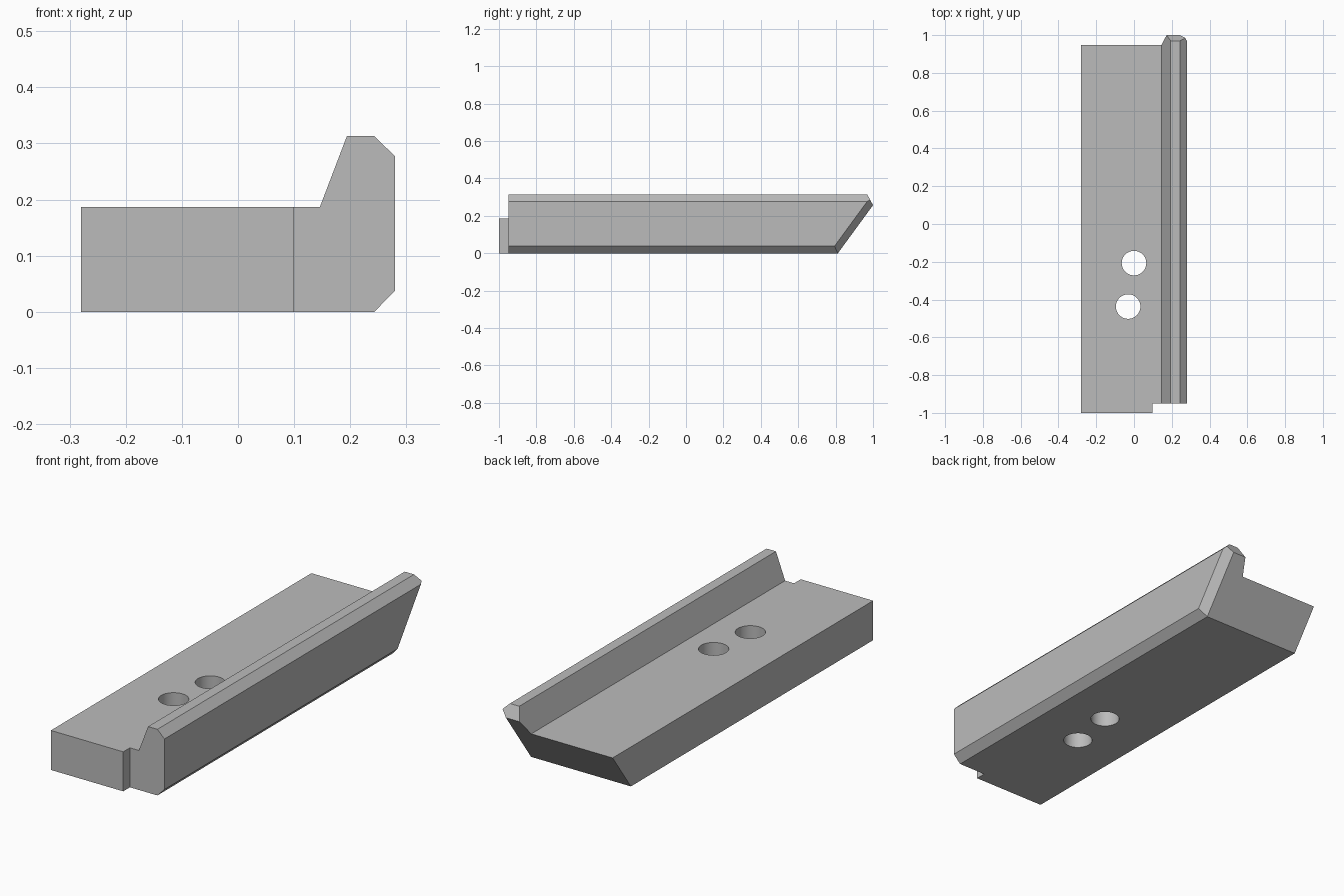
import bpy, bmesh
from mathutils import Vector

cube = bpy.data.objects.get("Cube")
if cube:
    bpy.data.objects.remove(cube, do_unlink=True)

grey = bpy.data.materials.new("plain grey")
grey.use_nodes = True
grey.diffuse_color = (0.5, 0.5, 0.5, 1)
grey.node_tree.nodes["Principled BSDF"].inputs["Base Color"].default_value = (0.5, 0.5, 0.5, 1)


def trim(bm, point, normal):
    """Slice off everything on the normal side of a plane and cap the cut."""
    geom = bm.verts[:] + bm.edges[:] + bm.faces[:]
    cut = bmesh.ops.bisect_plane(bm, geom=geom, dist=1e-6, plane_co=point,
                                 plane_no=normal, clear_outer=True)
    edges = [e for e in cut["geom_cut"] if isinstance(e, bmesh.types.BMEdge)]
    bmesh.ops.contextual_create(bm, geom=edges)


def subtract(target, cutter):
    """Apply a boolean cut and discard the cutter."""
    cutter.hide_render = True
    mod = target.modifiers.new("cut", "BOOLEAN")
    mod.operation, mod.solver, mod.object = "DIFFERENCE", "EXACT", cutter
    bpy.context.view_layer.objects.active = target
    bpy.ops.object.modifier_apply(modifier=mod.name)
    bpy.data.objects.remove(cutter, do_unlink=True)


# Cross-section: flat slab with a raised, chamfered rail on the left
profile = [(-0.28, 0), (0.243, 0), (0.28, 0.038), (0.28, 0.277),
           (0.243, 0.313), (0.194, 0.313), (0.146, 0.187), (-0.28, 0.187)]
bm = bmesh.new()
face = bm.faces.new([bm.verts.new((x, -1, z)) for x, z in profile])
ext = bmesh.ops.extrude_face_region(bm, geom=[face])
bmesh.ops.translate(bm, vec=(0, 2.2, 0),
                    verts=[v for v in ext["geom"] if isinstance(v, bmesh.types.BMVert)])
bmesh.ops.recalc_face_normals(bm, faces=bm.faces[:])

# Undercut back end, with its side and top edges chamfered
foot, tip = Vector((0.243, 0.812, 0)), Vector((0.243, 1, 0.257))
slope = tip - foot
back = Vector((0, slope.z, -slope.y)).normalized()
trim(bm, foot, back)
trim(bm, foot, back + Vector((1, 0, 0)))
trim(bm, tip, Vector((0, 0.056, 0.03)))
bmesh.ops.recalc_face_normals(bm, faces=bm.faces[:])

mesh = bpy.data.meshes.new("guide_bar")
bm.to_mesh(mesh)
bm.free()
bar = bpy.data.objects.new("guide_bar", mesh)
bpy.context.collection.objects.link(bar)

# Front corner notch below the rail
bpy.ops.mesh.primitive_cube_add(size=1, location=(0.299, -1.05, 0.2))
notch = bpy.context.object
notch.name = "notch_cutter"
notch.scale = (0.4, 0.2, 1)
subtract(bar, notch)

# Two through holes
for x, y in [(0, -0.207), (-0.031, -0.437)]:
    bpy.ops.mesh.primitive_cylinder_add(vertices=64, radius=0.065, depth=1, location=(x, y, 0.1))
    bpy.context.object.name = "hole_cutter"
    subtract(bar, bpy.context.object)

mesh.materials.clear()
mesh.materials.append(grey)
bpy.ops.object.select_all(action="DESELECT")
bar.select_set(True)
bpy.context.view_layer.objects.active = bar
bpy.ops.object.shade_smooth_by_angle(angle=0.4)
